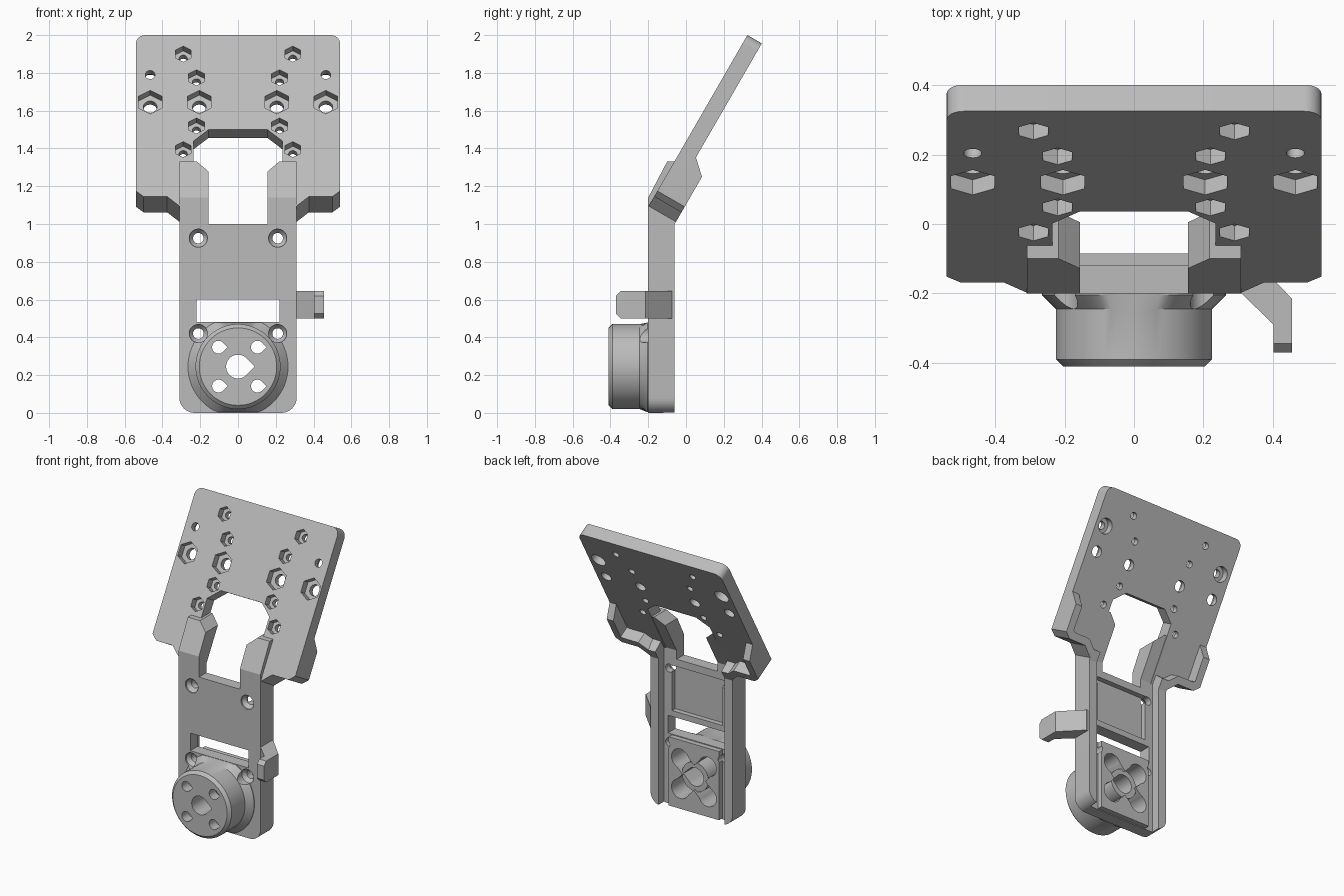
import bpy, bmesh, math
from mathutils import Matrix, Vector

if "Cube" in bpy.data.objects:
    bpy.data.objects.remove(bpy.data.objects["Cube"], do_unlink=True)

grey = bpy.data.materials.new("plain grey")
grey.use_nodes = True
GREY = (0.5, 0.5, 0.5, 1)
grey.diffuse_color = GREY
grey.node_tree.nodes["Principled BSDF"].inputs["Base Color"].default_value = GREY

# Drawing planes: outline in local x, y and depth along local z
FRONT = Matrix.Rotation(math.pi / 2, 4, "X")
TILT = Matrix.Translation((0, 0.325, 2)) @ Matrix.Rotation(math.pi / 3, 4, "X")
SIDE = Matrix(((0, 0, 1, 0), (1, 0, 0, 0), (0, 1, 0, 0), (0, 0, 0, 1)))
TOP = Matrix.Identity(4)


def loft(name, frame, sections):
    """Solid through a list of (outline, depth) sections."""
    bm = bmesh.new()
    rings = [[bm.verts.new(frame @ Vector((x, y, w))) for x, y in pts]
             for pts, w in sections]
    bm.faces.new(rings[0])
    bm.faces.new(rings[-1])
    n = len(rings[0])
    for a, b in zip(rings, rings[1:]):
        for i in range(n):
            j = (i + 1) % n
            bm.faces.new((a[i], a[j], b[j], b[i]))
    bmesh.ops.recalc_face_normals(bm, faces=bm.faces)
    mesh = bpy.data.meshes.new(name)
    bm.to_mesh(mesh)
    bm.free()
    mesh.materials.append(grey)
    ob = bpy.data.objects.new(name, mesh)
    bpy.context.collection.objects.link(ob)
    return ob


def prism(name, frame, pts, w0, w1):
    return loft(name, frame, [(pts, w0), (pts, w1)])


def box(x0, x1, y0, y1):
    return [(x0, y0), (x1, y0), (x1, y1), (x0, y1)]


def circle(cx, cy, r, n=40, turn=0.0):
    return [(cx + r * math.cos(turn + math.tau * i / n),
             cy + r * math.sin(turn + math.tau * i / n)) for i in range(n)]


def teardrop(cx, cy, r):
    """Round hole with a pointed end toward +x."""
    arc = [math.radians(a) for a in range(45, 316, 10)]
    return ([(cx + r * 1.41, cy)]
            + [(cx + r * math.cos(a), cy + r * math.sin(a)) for a in arc])


def both(half):
    """Close a half outline by mirroring it across x = 0."""
    return half + [(-x, y) for x, y in reversed(half)]


def flip(pts, s):
    return [(s * x, y) for x, y in pts]


def cut(cutter, *targets):
    for ob in targets:
        bpy.context.view_layer.objects.active = ob
        mod = ob.modifiers.new("cut", "BOOLEAN")
        mod.operation = "DIFFERENCE"
        mod.solver = "EXACT"
        mod.object = cutter
        bpy.ops.object.modifier_apply(modifier=mod.name)
    bpy.data.objects.remove(cutter, do_unlink=True)


# Lower frame: channel with side rails and rounded bottom corners
R = 0.08
corner = [(0.31 - R + R * math.sin(a), R - R * math.cos(a))
          for a in (math.pi / 16 * i for i in range(9))]
frame = prism("lower_frame", FRONT, both(corner + [(0.31, 1.0)]), 0.06, 0.2)
cut(prism("c", FRONT, box(-0.25, 0.25, -0.1, 1.1), 0.0, 0.12), frame)
cut(prism("c", FRONT, box(-0.19, 0.19, 0.64, 0.95), 0.0, 0.155), frame)
cut(prism("c", FRONT, box(-0.22, 0.22, 0.48, 0.6), 0.0, 0.3), frame)

# Hub with flared foot, and the backing block behind it
HZ = 0.245


def foot(r):
    return [(x, min(max(z, 0.004), 0.478)) for x, z in circle(0, HZ, r, 64)]


hub = loft("hub", FRONT, [(foot(0.265), 0.15), (foot(0.265), 0.205),
                          (foot(0.225), 0.245), (foot(0.225), 0.39),
                          (foot(0.205), 0.41)])
block = prism("hub_backing", FRONT, box(-0.19, 0.19, 0.006, 0.475), 0.085, 0.14)
parts = (frame, hub, block)

# Cross-shaped pocket with deeper lobes and through holes
for turn in (1, -1):
    arm = [(x, HZ + z) for x, z in
           ((Matrix.Rotation(turn * math.pi / 4, 2) @ Vector(p))
            for p in box(-0.145, 0.145, -0.06, 0.06))]
    cut(prism("c", FRONT, arm, 0.0, 0.3), *parts)
for sx in (1, -1):
    for sz in (1, -1):
        x, z = sx * 0.103, HZ + sz * 0.103
        cut(prism("c", FRONT, circle(x, z, 0.066), 0.0, 0.34), *parts)
        cut(prism("c", FRONT, teardrop(x, z, 0.034), 0.3, 0.5), hub)
tube = prism("centre_tube", FRONT, circle(0, HZ, 0.1), 0.1, 0.32)
cut(prism("c", FRONT, teardrop(0, HZ, 0.063), 0.0, 0.5), hub, frame, block, tube)

# Screw holes with countersinks
for x in (0.21, -0.21):
    for z in (0.925, 0.42):
        cut(loft("c", FRONT, [(circle(x, z, 0.028), 0.0), (circle(x, z, 0.028), 0.165),
                              (circle(x, z, 0.048), 0.19), (circle(x, z, 0.048), 0.3)]),
            *parts)

# Tilted plate with its central opening
r = 0.05
round_top = [(0.54 - r + r * math.sin(a), -r + r * math.cos(a))
             for a in (math.pi / 16 * i for i in range(9))]
wing = [(0.54, -0.953), (0.50, -0.987), (0.375, -0.987), (0.31, -1.045)]
opening = [(0.235, -1.045), (0.235, -0.647), (0.155, -0.577)]
plate = prism("tilted_plate", TILT, both(round_top + wing + opening), -0.088, 0.0)

for s in (1, -1):
    # Stiffening rim behind each wing, with a sloped upper end
    inner = [(0.25, -1.045), (0.25, -0.99), (0.30, -0.99), (0.36, -0.937),
             (0.475, -0.937), (0.49, -0.93)]
    path = wing + inner
    loft("wing_rim", TILT, [
        (flip([(0.49, -0.69), (0.54, -0.69)] + path, s), -0.08),
        (flip([(0.49, -0.77), (0.54, -0.77)] + path, s), -0.167)])

    # Arm joining the lower frame to the plate
    lo, hi = sorted((s * 0.155, s * 0.309))
    arm = prism("joining_arm", SIDE, [(-0.2, 0.98), (-0.2, 1.14), (-0.1, 1.33),
                (0.035, 1.33), (-0.12, 1.06), (-0.12, 0.98)], lo, hi)
    cut(prism("c", FRONT, flip([(0.1, 1.23), (0.235, 1.345), (0.1, 1.45)], s),
              -0.2, 0.4), arm)
    lo, hi = sorted((s * 0.25, s * 0.31))
    prism("rail_bend", SIDE, [(-0.2, 0.99), (-0.06, 0.99), (-0.06, 1.0),
          (-0.025, 1.06), (-0.1, 1.12), (-0.2, 1.12)], lo, hi)

    # Nut pockets and bolt holes: x, height, hexagon radius, bolt radius
    for x, z, nut, bolt in ((0.465, 1.645, 0.072, 0.036), (0.205, 1.645, 0.072, 0.036),
                            (0.29, 1.90, 0.048, 0.022), (0.22, 1.775, 0.048, 0.022),
                            (0.22, 1.52, 0.048, 0.022), (0.29, 1.395, 0.048, 0.022)):
        v = (z - 2) / math.cos(math.pi / 6)
        cut(prism("c", TILT, circle(s * x, v, nut, 6, math.pi / 6), -0.05, 0.1), plate)
        cut(prism("c", TILT, circle(s * x, v, bolt, 24), -0.2, 0.02), plate)

    # Outer bolt hole, counterbored from the back
    v = (1.79 - 2) / math.cos(math.pi / 6)
    cut(prism("c", TILT, circle(s * 0.465, v, 0.026, 24), -0.2, 0.1), plate)
    cut(prism("c", TILT, circle(s * 0.465, v, 0.05, 24), -0.2, -0.04), plate)

# Side hook with chamfered tip
hook = prism("side_hook", TOP, [(0.3, -0.19), (0.31, -0.2), (0.402, -0.29), (0.402, -0.37),
             (0.455, -0.37), (0.455, -0.215), (0.32, -0.075), (0.3, -0.075)], 0.5, 0.645)
bm = bmesh.new()
bm.from_mesh(hook.data)
tip = [e for e in bm.edges if all(v.co.y < -0.369 for v in e.verts)
       and abs(e.verts[0].co.z - e.verts[1].co.z) < 0.01]
bmesh.ops.bevel(bm, geom=tip, offset=0.025, segments=1, affect="EDGES")
bm.to_mesh(hook.data)
bm.free()

# Smooth the round surfaces, keep the edges crisp
for ob in bpy.context.scene.objects:
    if ob.type == "MESH" and ob.data.materials and ob.data.materials[0] == grey:
        bpy.ops.object.select_all(action="DESELECT")
        ob.select_set(True)
        bpy.context.view_layer.objects.active = ob
        bpy.ops.object.shade_smooth_by_angle(angle=math.radians(25))
